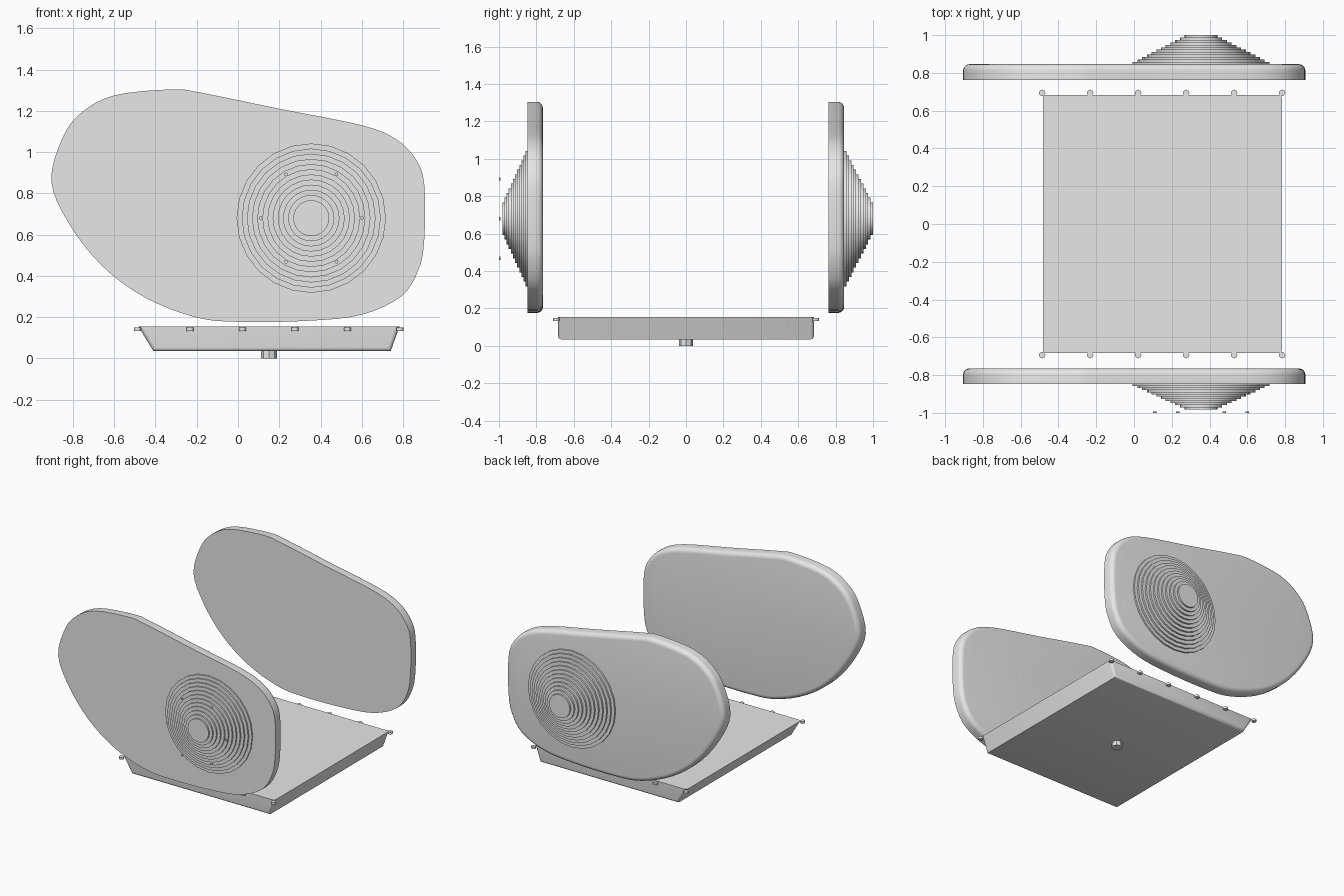
import bpy, bmesh, math
from mathutils import Matrix, Vector

cube = bpy.data.objects.get("Cube")
if cube:
    bpy.data.objects.remove(cube, do_unlink=True)

grey = bpy.data.materials.new("light grey")
grey.use_nodes = True
COLOUR = (0.8, 0.8, 0.8, 1)
grey.diffuse_color = COLOUR
grey.node_tree.nodes["Principled BSDF"].inputs["Base Color"].default_value = COLOUR


def finish(bm, name):
    """Turn a bmesh into a shaded object."""
    bmesh.ops.recalc_face_normals(bm, faces=bm.faces)
    mesh = bpy.data.meshes.new(name)
    bm.to_mesh(mesh)
    bm.free()
    mesh.materials.append(grey)
    ob = bpy.data.objects.new(name, mesh)
    bpy.context.collection.objects.link(ob)
    bpy.ops.object.select_all(action='DESELECT')
    ob.select_set(True)
    bpy.context.view_layer.objects.active = ob
    bpy.ops.object.shade_smooth_by_angle(angle=math.radians(35))
    return ob


def slab(outline, y0, y1):
    """Extrude an x-z outline along y."""
    bm = bmesh.new()
    face = bm.faces.new([bm.verts.new((x, y0, z)) for x, z in outline])
    new = bmesh.ops.extrude_face_region(bm, geom=[face], use_keep_orig=True)["geom"]
    bmesh.ops.translate(bm, vec=(0, y1 - y0, 0),
                        verts=[v for v in new if isinstance(v, bmesh.types.BMVert)])
    return bm


def end_edges(bm, ys):
    return [e for e in bm.edges
            if any(all(abs(v.co.y - y) < 1e-4 for v in e.verts) for y in ys)]


def cylinder(name, centre, radius, depth, sides, axis="Z"):
    bm = bmesh.new()
    turn = Matrix.Rotation(math.pi / 2, 4, 'X') if axis == "Y" else Matrix()
    bmesh.ops.create_cone(bm, cap_ends=True, segments=sides, radius1=radius,
                          radius2=radius, depth=depth,
                          matrix=Matrix.Translation(centre) @ turn)
    return finish(bm, name)


def smooth_loop(points, steps):
    """Closed Catmull-Rom curve through the points."""
    pts = [Vector(p) for p in points]
    n, out = len(pts), []
    for i in range(n):
        a, b, c, d = (pts[(i + k - 1) % n] for k in range(4))
        for s in range(steps):
            t = s / steps
            out.append(b + 0.5 * t * (c - a + t * (2*a - 5*b + 4*c - d
                                                   + t * (3*(b - c) + d - a))))
    return out


# Side panels, both rounded on their rear edge
OUTLINE = [(-.905, .86), (-.85, 1.07), (-.76, 1.19), (-.6, 1.275), (-.32, 1.304),
           (-.18, 1.288), (.2, 1.21), (.6, 1.13), (.77, 1.06), (.865, .96),
           (.903, .84), (.903, .58), (.875, .43), (.79, .3), (.6, .212),
           (.35, .183), (.02, .177), (-.2, .198), (-.45, .295), (-.66, .45), (-.82, .655)]
outline = smooth_loop(OUTLINE, 4)
for name, y0 in (("front_panel", -.848), ("back_panel", .763)):
    y1 = y0 + .083
    bm = slab(outline, y0, y1)
    bmesh.ops.bevel(bm, geom=end_edges(bm, [y1]), offset=.033, segments=5,
                    profile=.5, affect='EDGES', clamp_overlap=True)
    finish(bm, name)

# Stepped discs on the outer faces
HUB_X, HUB_Z = .355, .68
STEPS, SIDES = 12, 24


def stepped_disc(name, base, tip):
    bm = bmesh.new()
    rise = (tip - base) / STEPS
    rings = []
    for i in range(STEPS):
        radius = .362 - .025 * i
        for y in (base + rise * i, base + rise * (i + 1)):
            rings.append([bm.verts.new((HUB_X + radius * math.cos(a), y,
                                        HUB_Z + radius * math.sin(a)))
                          for a in (math.tau * k / SIDES for k in range(SIDES))])
    for low, high in zip(rings, rings[1:]):
        for k in range(SIDES):
            j = (k + 1) % SIDES
            bm.faces.new((low[k], low[j], high[j], high[k]))
    bm.faces.new(rings[0])
    bm.faces.new(rings[-1])
    finish(bm, name)


stepped_disc("back_stepped_disc", .845, 1.0)
stepped_disc("front_stepped_disc", -.846, -.982)

# Ring of small studs in front of the front disc
for k in range(6):
    a = math.tau * k / 6
    cylinder(f"front_stud_{k + 1}",
             (HUB_X + .245 * math.cos(a), -.996, HUB_Z + .245 * math.sin(a)),
             .009, .007, 8, "Y")

# Tray with sloping left and right sides
bm = slab([(-.41, .035), (.74, .035), (.783, .155), (-.483, .155)], -.684, .684)
soft = [e for e in end_edges(bm, [-.684, .684])
        if not all(v.co.z > .1 for v in e.verts)]
bmesh.ops.bevel(bm, geom=soft, offset=.018, segments=3, profile=.5,
                affect='EDGES', clamp_overlap=True)
finish(bm, "tray")

# Pegs along both tray edges
for side, y in (("front", -.694), ("back", .694)):
    for k in range(6):
        cylinder(f"{side}_peg_{k + 1}", (-.486 + .254 * k, y, .142), .017, .016, 12)

# Foot under the tray
cylinder("foot", (.15, 0, .02), .038, .04, 8)
